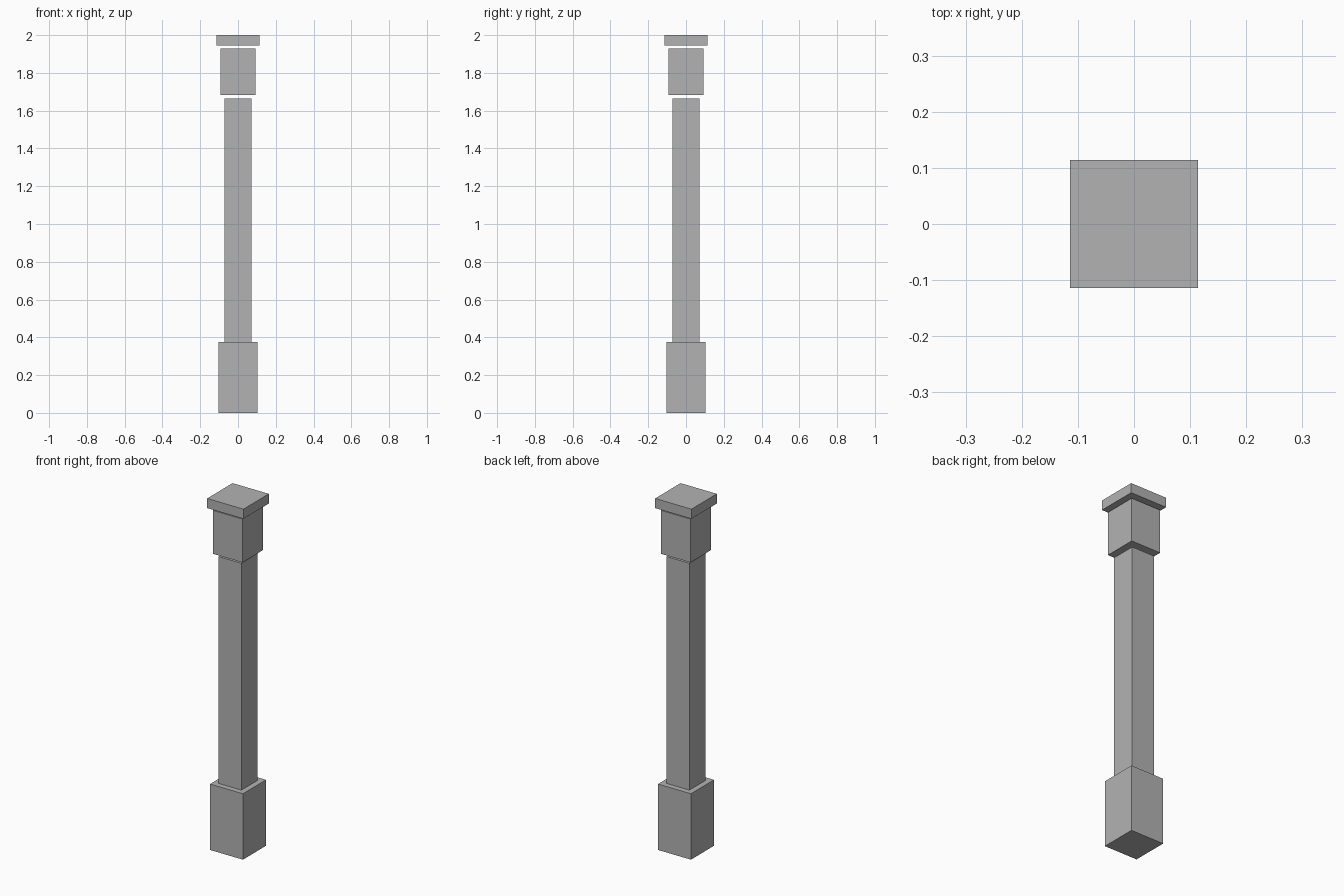
import bpy
import bmesh
from mathutils import Matrix

default = bpy.data.objects.get("Cube")
if default:
    bpy.data.objects.remove(default, do_unlink=True)

# Single stone colour
stone = bpy.data.materials.new("grey stone")
stone.use_nodes = True
colour = (0.45, 0.45, 0.45, 1)
stone.diffuse_color = colour
stone.node_tree.nodes["Principled BSDF"].inputs["Base Color"].default_value = colour


def square_block(name, width, bottom, top):
    """Square prism centred on the column axis."""
    bm = bmesh.new()
    placement = (Matrix.Translation((0, 0, (bottom + top) / 2))
                 @ Matrix.Diagonal((width, width, top - bottom, 1)))
    bmesh.ops.create_cube(bm, size=1, matrix=placement)
    mesh = bpy.data.meshes.new(name)
    bm.to_mesh(mesh)
    bm.free()
    mesh.materials.append(stone)
    obj = bpy.data.objects.new(name, mesh)
    bpy.context.collection.objects.link(obj)
    return obj


# Column from the ground up, with narrow open joints below the capital and slab
square_block("base", 0.207, 0, 0.375)
square_block("shaft", 0.144, 0.375, 1.665)
square_block("capital", 0.186, 1.683, 1.93)
square_block("top_slab", 0.228, 1.945, 2)
